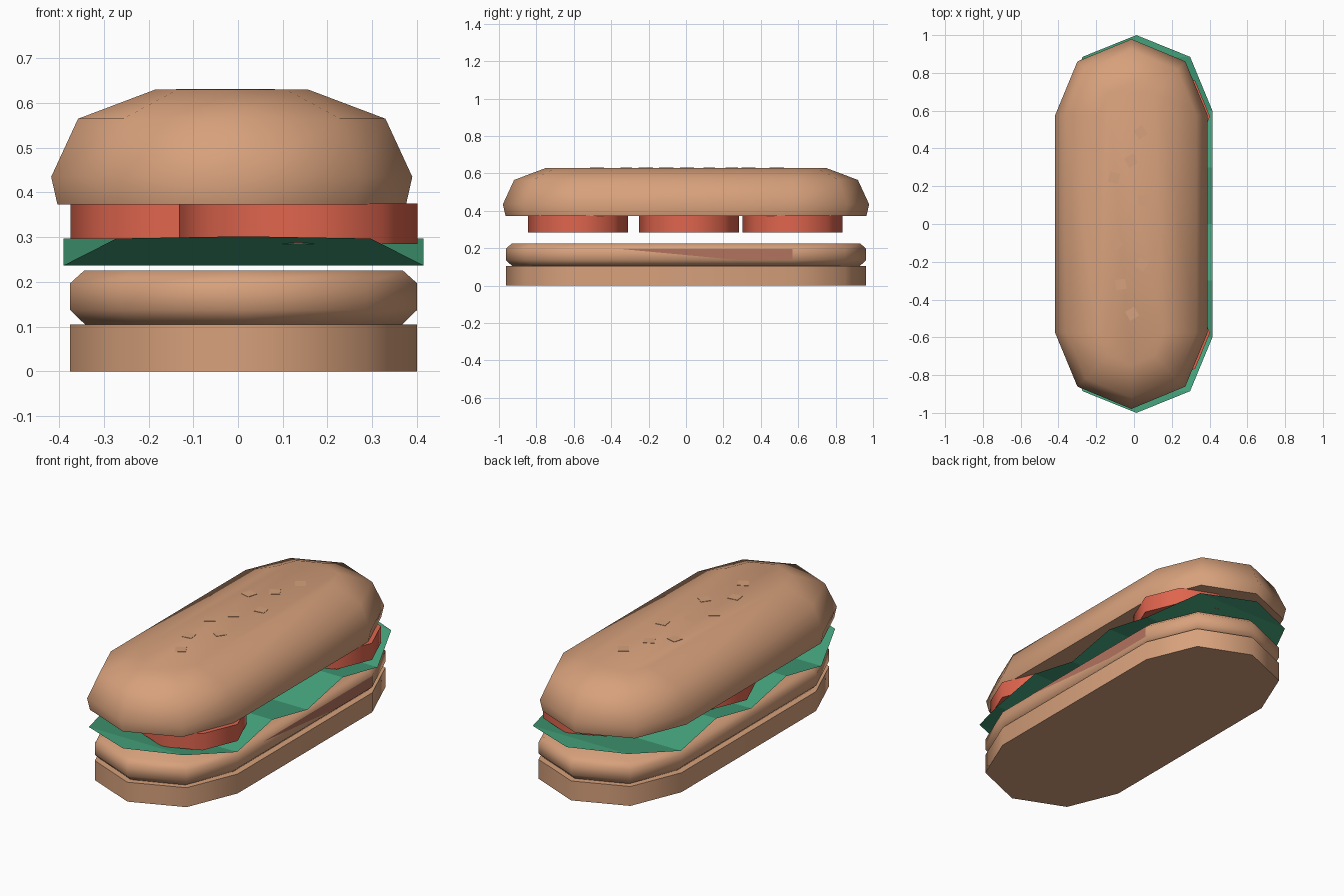
import bpy
import bmesh
import math

cube = bpy.data.objects.get("Cube")
if cube:
    bpy.data.objects.remove(cube, do_unlink=True)


def material(name, rgb):
    mat = bpy.data.materials.new(name)
    mat.use_nodes = True
    color = (*rgb, 1.0)
    mat.diffuse_color = color
    bsdf = next(n for n in mat.node_tree.nodes if n.type == 'BSDF_PRINCIPLED')
    bsdf.inputs["Base Color"].default_value = color
    return mat


BREAD = material("toasted bread", (0.68, 0.355, 0.20))
TOMATO = material("tomato red", (0.74, 0.13, 0.076))
LETTUCE = material("lettuce green", (0.06, 0.37, 0.205))
MEAT = material("cooked meat", (0.45, 0.17, 0.11))


def finish(name, bm, mat, smooth=True):
    mesh = bpy.data.meshes.new(name)
    bm.to_mesh(mesh)
    bm.free()
    obj = bpy.data.objects.new(name, mesh)
    bpy.context.collection.objects.link(obj)
    mesh.materials.append(mat)
    if smooth:
        bpy.ops.object.select_all(action='DESELECT')
        obj.select_set(True)
        bpy.context.view_layer.objects.active = obj
        bpy.ops.object.shade_smooth_by_angle(angle=math.radians(50))
    return obj


def outline(radius, half_length):
    """Long oval: two half octagons joined by straight sides."""
    points = []
    for end in (1, -1):
        for step in range(5):
            a = step * math.pi / 4
            points.append((end * radius * math.cos(a),
                           end * (half_length + radius * math.sin(a))))
    return points


def loft(name, profile, half_length, x, mat):
    """Stack long ovals given as (radius, height) and cap both ends."""
    bm = bmesh.new()
    rings = [[bm.verts.new((px + x, py, z)) for px, py in outline(r, half_length)]
             for r, z in profile]
    for low, high in zip(rings, rings[1:]):
        for i in range(len(low)):
            j = (i + 1) % len(low)
            bm.faces.new((low[i], low[j], high[j], high[i]))
    bm.faces.new(rings[0][::-1])
    bm.faces.new(rings[-1])
    return finish(name, bm, mat)


# Bread: base, rounded lower layer and domed top
STRAIGHT = 0.575
BASE_X = 0.0125
TOP_X = -0.014
loft("bottom_bun", [(0.388, 0), (0.388, 0.105)], STRAIGHT, BASE_X, BREAD)
loft("lower_layer", [(0.355, 0.105), (0.388, 0.137), (0.388, 0.197), (0.357, 0.225)],
     STRAIGHT, BASE_X, BREAD)
loft("top_bun", [(0.39, 0.373), (0.404, 0.435), (0.344, 0.565), (0.172, 0.63)],
     STRAIGHT, TOP_X, BREAD)

# Meat showing as a thin wedge on the left wall of the lower layer
bm = bmesh.new()
wedge = [(-0.36, 0.197), (0.28, 0.137), (0.57, 0.137), (0.57, 0.197)]
bm.faces.new([bm.verts.new((BASE_X + 0.390, y, z)) for y, z in wedge])
finish("meat_patch", bm, MEAT, smooth=False)

# Lettuce: a single sheet folded into waves along its length
bm = bmesh.new()
LEAF = 0.4025
rows = [(-0.885, LEAF * 0.707, 0.297)]
for k in range(-2, 3):
    rows.append((k * 0.3, LEAF, 0.297 if k % 2 else 0.237))
rows.append((0.885, LEAF * 0.707, 0.297))
pairs = [[bm.verts.new((BASE_X + s * w, y, z)) for s in (-1, 1)] for y, w, z in rows]
for (a, b), (c, d) in zip(pairs, pairs[1:]):
    bm.faces.new((a, b, d, c))
front_tip = bm.verts.new((BASE_X, -1, 0.302))
back_tip = bm.verts.new((BASE_X, 1, 0.302))
bm.faces.new((front_tip, pairs[0][1], pairs[0][0]))
bm.faces.new((pairs[-1][0], pairs[-1][1], back_tip))
finish("lettuce_leaf", bm, LETTUCE, smooth=False)

# Tomato slices, staggered left and right
for label, x, y in (("front", 0.135, -0.577), ("middle", -0.108, 0.017), ("back", 0.135, 0.57)):
    bm = bmesh.new()
    bmesh.ops.create_cone(bm, cap_ends=True, segments=8, radius1=0.267,
                          radius2=0.267, depth=0.09)
    bmesh.ops.translate(bm, verts=bm.verts, vec=(x, y, 0.33))
    finish(label + "_tomato_slice", bm, TOMATO)

# Seeds: small flat squares turned at different angles
seeds = [(0.035, 0.485, 35), (-0.015, 0.335, 30), (-0.105, 0.245, -15),
         (0.052, 0.125, 8), (-0.03, 0.005, 35), (-0.095, -0.105, 35),
         (0.04, -0.215, -35), (-0.07, -0.32, 8), (-0.01, -0.475, 30)]
for n, (x, y, turn) in enumerate(seeds, 1):
    bm = bmesh.new()
    bmesh.ops.create_cube(bm, size=1)
    bmesh.ops.scale(bm, verts=bm.verts, vec=(0.055, 0.055, 0.004))
    seed = finish("seed_%d" % n, bm, BREAD, smooth=False)
    seed.location = (x, y, 0.63)
    seed.rotation_euler.z = math.radians(turn)
